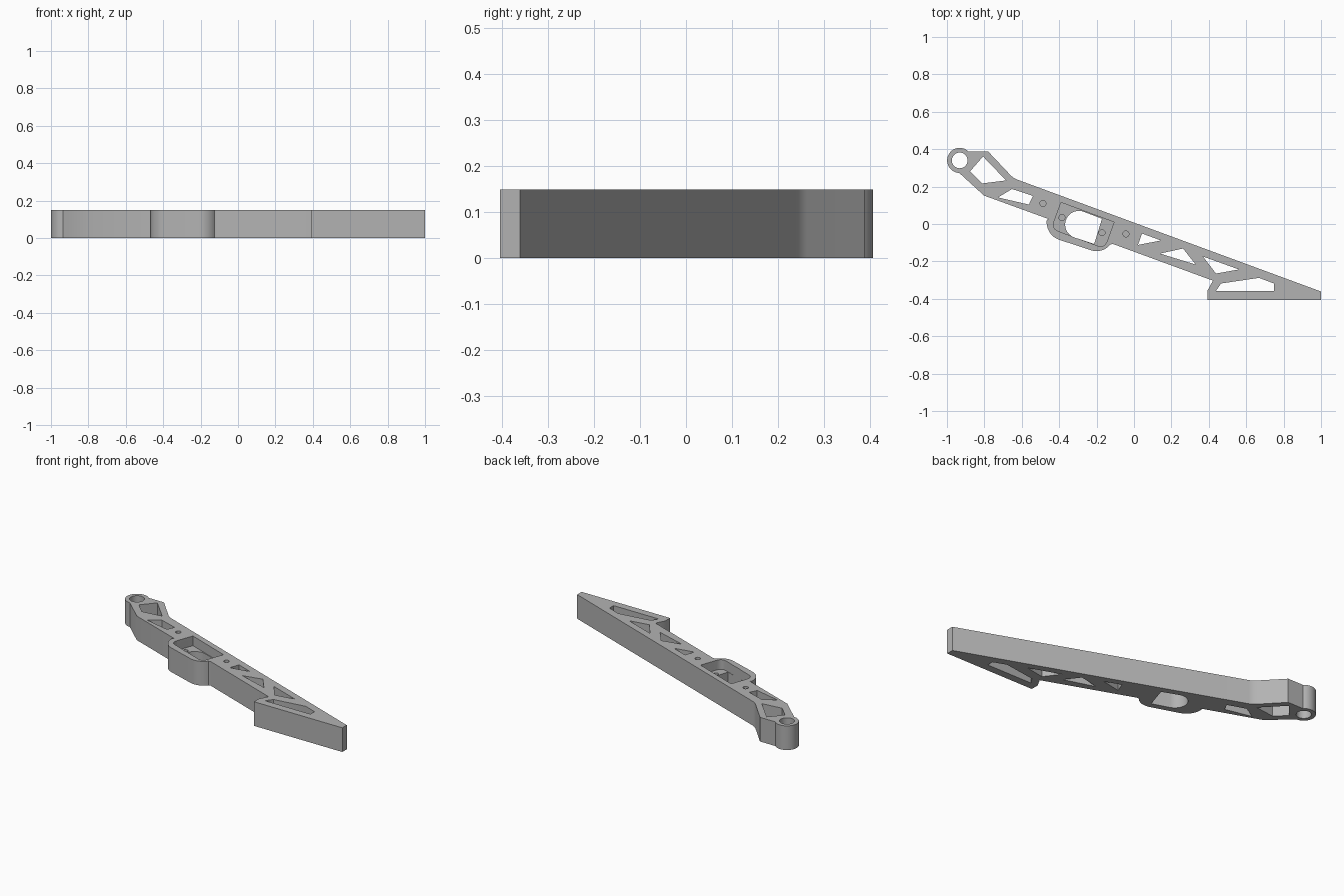
import bpy, bmesh, math
from mathutils import Vector

if "Cube" in bpy.data.objects:
    bpy.data.objects.remove(bpy.data.objects["Cube"])

H = 0.15           # arm thickness
FLOOR = 0.09       # ledge level inside the pocket

grey = bpy.data.materials.new("plain grey")
grey.diffuse_color = (0.45, 0.45, 0.45, 1)
grey.use_nodes = True
grey.node_tree.nodes["Principled BSDF"].inputs["Base Color"].default_value = grey.diffuse_color


def arc(cx, cy, r, a0, a1, n):
    return [(cx + r * math.cos(math.radians(a0 + (a1 - a0) * i / n)),
             cy + r * math.sin(math.radians(a0 + (a1 - a0) * i / n))) for i in range(n + 1)]


def circle(cx, cy, r, n=32):
    return arc(cx, cy, r, 0, 360, n)[:-1]


def fillet(p, q, s, d, n=6):
    """Rounded corner at q between p and s, starting d away from q."""
    p, q, s = Vector(p), Vector(q), Vector(s)
    a, b = q + (p - q).normalized() * d, q + (s - q).normalized() * d
    return [tuple(a * (1 - t) ** 2 + q * 2 * t * (1 - t) + b * t * t)
            for t in (i / n for i in range(n + 1))]


def prism(name, pts, z0, z1):
    bm = bmesh.new()
    low = [bm.verts.new((x, y, z0)) for x, y in pts]
    high = [bm.verts.new((x, y, z1)) for x, y in pts]
    bm.faces.new(low)
    bm.faces.new(high)
    for i in range(len(pts)):
        j = (i + 1) % len(pts)
        bm.faces.new((low[i], low[j], high[j], high[i]))
    bmesh.ops.recalc_face_normals(bm, faces=bm.faces)
    me = bpy.data.meshes.new(name)
    bm.to_mesh(me)
    bm.free()
    me.materials.append(grey)
    ob = bpy.data.objects.new(name, me)
    bpy.context.collection.objects.link(ob)
    return ob


# Arm outline: eye, straight beam, foot wedge, then the bulge around the pocket
outline = arc(-0.932, 0.34, 0.067, 268, 46, 30)
outline += [(-0.78, 0.388)]
outline += fillet((-0.78, 0.388), (-0.645, 0.245), (1, -0.361), 0.025)
outline += [(1, -0.361), (1, -0.405), (0.393, -0.405), (0.393, -0.356),
            (0.422, -0.303), (-0.112, -0.107)]
outline += arc(-0.2, -0.052, 0.093, 322, 250, 12)
outline += arc(-0.367, 0.01, 0.1, 250, 172, 12)
outline += [(-0.455, 0.026), (-0.802, 0.152)]
arm = prism("arm", outline, 0, H)

# Servo pocket with two rounded lower corners
A, B, C, D = (-0.39, 0.115), (-0.107, 0.01), (-0.158, -0.13), (-0.441, -0.025)
pocket = [A, B] + fillet(B, C, D, 0.04) + fillet(C, D, A, 0.04)

# Opening through the pocket floor: round on one end, straight on the other
opening = arc(-0.295, -0.003, 0.073, 70, 250, 24) + [(-0.213, -0.107), (-0.171, 0.028)]

# Weight-saving windows cut right through
windows = [
    [(-0.807, 0.361), (-0.684, 0.233), (-0.813, 0.217), (-0.877, 0.281)],
    [(-0.727, 0.142), (-0.652, 0.187), (-0.54, 0.15), (-0.562, 0.104)],
    [(0.043, -0.051), (0.144, -0.088), (0.021, -0.112)],
    [(0.139, -0.158), (0.262, -0.131), (0.33, -0.217)],
    [(0.369, -0.174), (0.561, -0.243), (0.438, -0.265)],
    [(0.465, -0.318), (0.668, -0.288), (0.748, -0.318), (0.748, -0.358), (0.438, -0.358)],
]

cuts = [(pocket, FLOOR), (opening, -0.1), (circle(-0.932, 0.34, 0.042), -0.1)]
cuts += [(w, -0.1) for w in windows]
# Blind screw holes on the beam and on the pocket ledge
cuts += [(circle(x, y, 0.016, 20), z) for x, y, z in
         [(-0.487, 0.11, 0.05), (-0.043, -0.053, 0.05),
          (-0.385, 0.034, 0.03), (-0.171, -0.047, 0.03)]]

cutters = []
for pts, z0 in cuts:
    cutter = prism("cutter", pts, z0, H + 0.1)
    cutter.hide_render = True
    cutters.append(cutter)
    mod = arm.modifiers.new("cut", 'BOOLEAN')
    mod.operation = 'DIFFERENCE'
    mod.solver = 'EXACT'
    mod.object = cutter

# Bake the cuts and remove the cutters
bpy.context.view_layer.update()
deps = bpy.context.evaluated_depsgraph_get()
baked = bpy.data.meshes.new_from_object(arm.evaluated_get(deps))
arm.modifiers.clear()
arm.data = baked
for cutter in cutters:
    bpy.data.objects.remove(cutter)

bpy.ops.object.select_all(action='DESELECT')
arm.select_set(True)
bpy.context.view_layer.objects.active = arm
bpy.ops.object.shade_smooth_by_angle(angle=math.radians(30))
